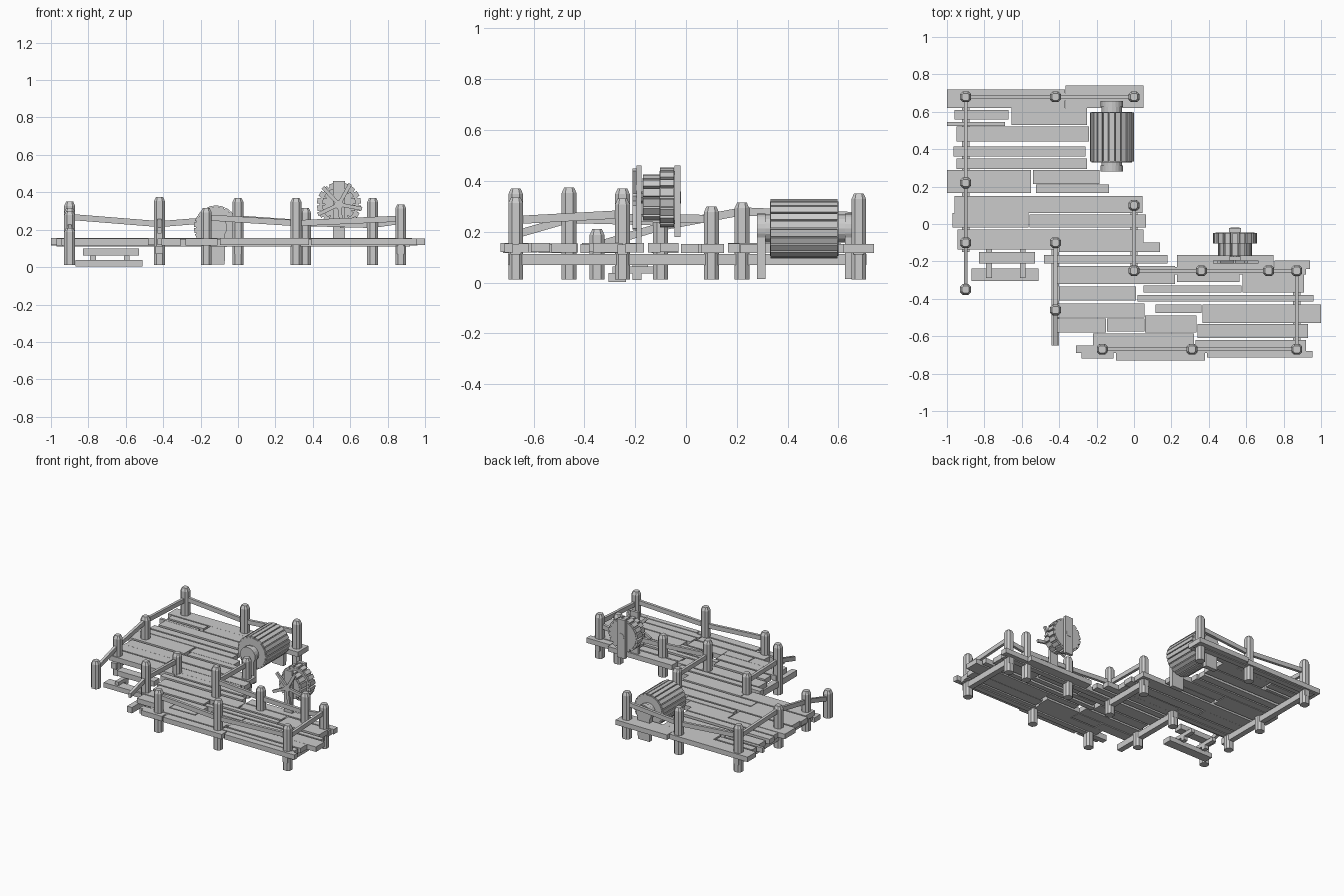
import bpy, bmesh, math, random
from mathutils import Vector, Matrix

if "Cube" in bpy.data.objects:
    bpy.data.objects.remove(bpy.data.objects["Cube"])
random.seed(4)


def finish(name, bm):
    bmesh.ops.recalc_face_normals(bm, faces=bm.faces)
    me = bpy.data.meshes.new(name)
    bm.to_mesh(me)
    bm.free()
    ob = bpy.data.objects.new(name, me)
    bpy.context.collection.objects.link(ob)
    return ob


def add_box(bm, x0, x1, y0, y1, z0, z1, rot=None):
    m = Matrix.Translation(((x0 + x1) / 2, (y0 + y1) / 2, (z0 + z1) / 2))
    if rot:
        m = rot @ m
    bmesh.ops.create_cube(bm, size=1, matrix=m @ Matrix.Diagonal((x1 - x0, y1 - y0, z1 - z0, 1)))


def box(name, *b):
    bm = bmesh.new()
    add_box(bm, *b)
    return finish(name, bm)


def loft(bm, rings):
    vs = [[bm.verts.new(p) for p in r] for r in rings]
    n = len(vs[0])
    for a, b in zip(vs, vs[1:]):
        for i in range(n):
            bm.faces.new((a[i], a[(i + 1) % n], b[(i + 1) % n], b[i]))
    bm.faces.new(vs[0])
    bm.faces.new(vs[-1])


def ring_y(cx, cz, r, y, n=28):
    return [(cx + r * math.cos(2 * math.pi * i / n), y, cz + r * math.sin(2 * math.pi * i / n)) for i in range(n)]


def disc_y(bm, cx, cz, r, y0, y1, n=28):
    loft(bm, [ring_y(cx, cz, r, y0, n), ring_y(cx, cz, r, y1, n)])


def staves(bm, cx, cz, r0, r1, y0, y1, n, fill):
    # radial blocks around a y axis
    w = 2 * math.pi * r1 / n * fill
    for i in range(n):
        rot = Matrix.Translation((cx, 0, cz)) @ Matrix.Rotation(2 * math.pi * i / n, 4, 'Y')
        add_box(bm, -w / 2, w / 2, y0, y1, r0, r1, rot)


# deck planks: one row per board (x0, x1, y0, y1)
upper = [(-1, -.37, .62, .72), (-.365, .05, .62, .74), (-.96, -.67, .56, .61),
         (-.655, -.25, .53, .62), (-1, -.69, .525, .545), (-.95, -.24, .44, .52),
         (-.965, -.26, .36, .415), (-.95, -.25, .295, .35), (-1, -.55, .165, .29),
         (-.54, -.185, .215, .29), (-.525, -.135, .165, .21), (-.96, .045, .06, .15),
         (-.97, -.565, -.02, .06), (-.56, .065, -.02, .05), (-.945, -.42, -.135, -.03),
         (-.42, .05, -.1, -.03), (-.4, .14, -.15, -.1)]
lower = [(-.48, .18, -.21, -.165), (.23, .745, -.235, -.165), (-.43, .22, -.32, -.225),
         (.23, .565, -.31, -.25), (.75, .94, -.24, -.195), (.05, .575, -.365, -.33),
         (.58, .91, -.365, -.25), (-.4, .01, -.41, -.335), (.02, .96, -.415, -.38),
         (-.43, .055, -.5, -.425), (.115, .36, -.475, -.43), (.365, 1, -.53, -.43),
         (-.41, -.15, -.58, -.505), (-.145, .055, -.575, -.505), (.06, .335, -.58, -.49),
         (.34, .93, -.61, -.535), (-.22, .32, -.66, -.585), (.33, .92, -.66, -.62),
         (-.28, -.11, -.72, -.67), (-.095, .38, -.73, -.67), (.39, .955, -.715, -.68)]
for name, rows in (("upper_deck_plank", upper), ("lower_deck_plank", lower)):
    for x0, x1, y0, y1 in rows:
        d = random.uniform(-.003, .002)
        box(name, x0, x1, y0, y1, .118 + d, .154 + d)

# frame beams along x and y
for x0, x1, y in ((-.97, .04, .68), (-.31, .92, -.67), (0, .92, -.25), (-.94, -.4, -.1)):
    box("cross_beam", x0, x1, y - .02, y + .02, .11, .15)
for x, y0, y1 in ((-.9, -.15, .71), (-.42, -.65, -.07), (0, -.28, .13), (.87, -.7, -.22)):
    box("side_beam", x - .02, x + .02, y0, y1, .07, .113)


# posts: chamfered square section with a tapered cap
def post(x, y, top, bottom=.012):
    def ring(h, c, z):
        return [(x + a, y + b, z) for a, b in ((h, -c), (h, c), (c, h), (-c, h), (-h, c), (-h, -c), (-c, -h), (c, -h))]
    bm = bmesh.new()
    loft(bm, [ring(.029, .015, bottom), ring(.029, .015, top - .022), ring(.019, .011, top)])
    finish("post", bm)


for p in ((-.9, .68, .35), (-.42, .68, .35), (0, .68, .35), (-.9, .22, .315), (-.9, -.1, .30),
          (-.9, -.35, .21), (0, .1, .30), (-.42, -.1, .30), (-.42, -.46, .375), (0, -.25, .37),
          (.36, -.25, .315), (.72, -.25, .37), (.87, -.25, .33), (.87, -.67, .335),
          (.31, -.67, .37), (-.17, -.67, .315)):
    post(*p)


# sloping rails between consecutive points
def rails(*pts):
    for a, b in zip(pts, pts[1:]):
        a, b = Vector(a), Vector(b)
        s = (b - a).cross(Vector((0, 0, 1))).normalized() * .01
        u = Vector((0, 0, .016))
        bm = bmesh.new()
        loft(bm, [[p + s + u, p - s + u, p - s - u, p + s - u] for p in (a, b)])
        finish("rail", bm)


rails((-.92, .68, .27), (-.42, .68, .23), (.02, .68, .265))
rails((-.9, .7, .26), (-.9, .22, .28), (-.9, -.1, .22), (-.9, -.37, .14))
rails((-.42, -.08, .24), (-.42, -.46, .25), (-.42, -.65, .195))
rails((0, .12, .25), (0, -.25, .255))
rails((0, -.25, .26), (.36, -.25, .235), (.72, -.25, .225), (.89, -.25, .25))
rails((.87, -.23, .27), (.87, -.69, .245))
rails((-.19, -.67, .267), (.31, -.67, .235), (.89, -.67, .26))

# entrance steps
box("lower_step", -.87, -.51, -.305, -.237, .003, .038)
box("upper_step", -.83, -.53, -.21, -.15, .062, .1)
for x in (-.775, -.595):
    box("step_support", x - .015, x + .015, -.21, -.175, .01, .065)
    box("step_bearer", x - .015, x + .015, -.29, -.1, .035, .063)

# large roller drum with staves
bm = bmesh.new()
disc_y(bm, -.118, .212, .108, .33, .6)
staves(bm, -.118, .212, .07, .117, .333, .597, 22, .8)
disc_y(bm, -.118, .212, .055, .3, .63, 16)
finish("roller_drum", bm)
for y in (.28, .625):
    bm = bmesh.new()
    prof = [(-.165, .015), (-.071, .015)] + [
        (-.118 + .06 * math.cos(a), .212 + .06 * math.sin(a)) for a in [math.pi * i / 10 for i in range(-2, 13)]]
    loft(bm, [[(x, yy, z) for x, z in prof] for yy in (y, y + .032)])
    finish("drum_bracket", bm)

# hoist wheel on two uprights
cx, cz = .54, .335
bm = bmesh.new()
disc_y(bm, cx, cz, .105, -.105, -.045)
staves(bm, cx, cz, .07, .118, -.103, -.047, 18, .7)
finish("hoist_wheel", bm)
bm = bmesh.new()
disc_y(bm, cx, cz, .076, -.172, -.1, 20)
staves(bm, cx, cz, .05, .09, -.17, -.1, 14, .75)
disc_y(bm, cx, cz, .025, -.21, -.02, 10)
finish("hoist_spool", bm)
box("hoist_upright", cx - .032, cx + .032, -.195, -.175, .12, .46)
box("hoist_back_upright", cx - .032, cx + .032, -.045, -.022, .18, .46)
bm = bmesh.new()
for i in range(5):
    rot = Matrix.Translation((cx, 0, cz)) @ Matrix.Rotation(.5 + 2 * math.pi * i / 5, 4, 'Y')
    add_box(bm, -.01, .01, -.21, -.195, 0, .125, rot)
finish("hoist_handles", bm)
